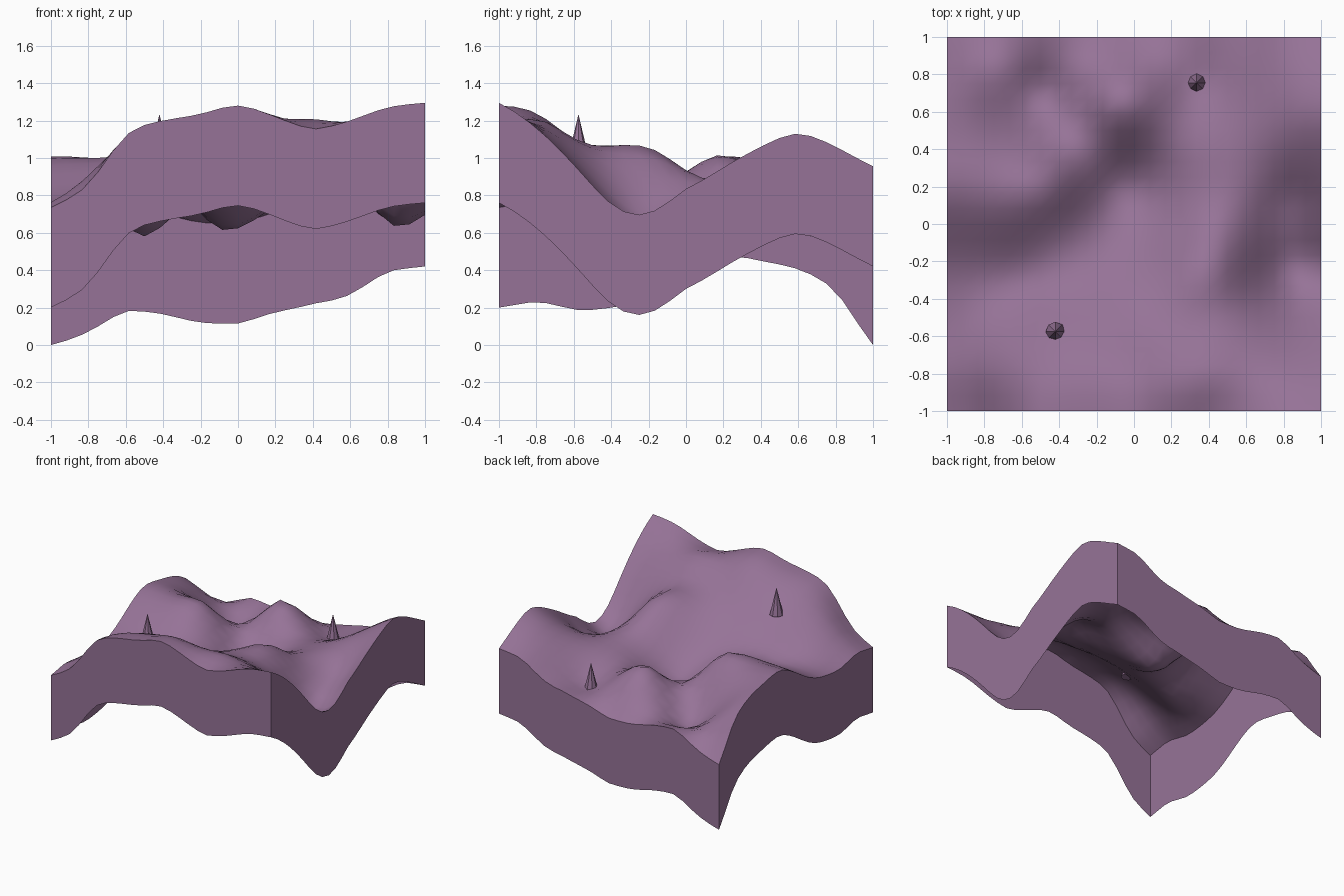
import bpy, bmesh, math
from mathutils import Vector

cube = bpy.data.objects.get("Cube")
if cube:
    bpy.data.objects.remove(cube, do_unlink=True)

SKIRT = 0.535
CELLS = 24
SPIKE = 0.22

mauve = bpy.data.materials.new("dusty_mauve")
mauve.use_nodes = True
colour = (0.305, 0.171, 0.31, 1)
mauve.diffuse_color = colour
mauve.node_tree.nodes["Principled BSDF"].inputs["Base Color"].default_value = colour

# Heights along the four borders, evenly spaced from -1 to 1
front = [.735, .86, 1.12, 1.2, 1.235, 1.28, 1.22, 1.155, 1.2, 1.27, 1.295]
back = [.535, .605, .715, .7, .655, .65, .71, .755, .805, .925, .955]
left = [1.295, 1.16, .965, .755, .705, .835, .95, 1.06, 1.13, 1.06, .955]
right = [.735, .765, .725, .735, .79, .91, 1.005, .985, .94, .82, .535]

# Hilltops, hollows, saddles and slopes inside the borders
inner = [
    (-.07, .66, .97), (-.47, .22, 1), (-.72, .24, 1.0), (.4, -.28, 1.075),
    (-.5, .67, .58), (-.08, .2, .615), (.84, -.23, .63), (-.28, .42, .78),
    (.33, .75, .715), (-.42, -.57, 1.02), (.4, -.8, 1.21), (0, -.8, 1.24),
    (-.4, -.8, 1.17), (-.75, -.75, .95), (.7, -.75, 1.15), (.65, -.5, .97),
    (-.6, -.3, .77), (-.2, -.2, .8), (0, -.4, .97), (.2, 0, .8),
    (.62, .15, .86), (.35, .35, .83), (.65, .5, .92), (.42, -.14, 1.03),
    (.1, -.6, 1.09), (.35, -.55, 1.08), (.85, .13, .78),
]


def spline_kernel(r2):
    return r2 * math.log(r2) if r2 > 1e-9 else 0.0


def solve(rows):
    """Gaussian elimination with pivoting on an augmented matrix."""
    n = len(rows)
    for c in range(n):
        p = max(range(c, n), key=lambda r: abs(rows[r][c]))
        rows[c], rows[p] = rows[p], rows[c]
        for r in range(c + 1, n):
            f = rows[r][c] / rows[c][c]
            if f:
                rows[r] = [a - f * b for a, b in zip(rows[r], rows[c])]
    out = [0.0] * n
    for r in reversed(range(n)):
        known = sum(rows[r][k] * out[k] for k in range(r + 1, n))
        out[r] = (rows[r][n] - known) / rows[r][r]
    return out


def make_height_function(points):
    """Thin-plate surface through all control points."""
    n = len(points)
    rows = []
    for x, y, z in points:
        bend = [spline_kernel((x - a) ** 2 + (y - b) ** 2) for a, b, _ in points]
        rows.append(bend + [1, x, y, z])
    for flat in ([1] * n, [p[0] for p in points], [p[1] for p in points]):
        rows.append(list(flat) + [0] * 4)
    w = solve(rows)

    def height(x, y):
        bend = sum(k * spline_kernel((x - p[0]) ** 2 + (y - p[1]) ** 2)
                   for k, p in zip(w, points))
        return bend + w[n] + w[n + 1] * x + w[n + 2] * y
    return height


def finish(name, bm):
    mesh = bpy.data.meshes.new(name)
    bm.to_mesh(mesh)
    bm.free()
    obj = bpy.data.objects.new(name, mesh)
    bpy.context.collection.objects.link(obj)
    mesh.materials.append(mauve)
    return obj


controls = list(inner)
steps = len(front) - 1
for i in range(steps + 1):
    t = 2 * i / steps - 1
    controls += [(t, -1, front[i]), (t, 1, back[i])]
    if 0 < i < steps:
        controls += [(1, t, left[i]), (-1, t, right[i])]
height = make_height_function(controls)

# Rolling ground with a skirt hanging from its border, open underneath
bm = bmesh.new()
bmesh.ops.create_grid(bm, x_segments=CELLS, y_segments=CELLS, size=1)
for v in bm.verts:
    v.co.z = height(v.co.x, v.co.y)
border = [e for e in bm.edges if e.is_boundary]
hem = bmesh.ops.extrude_edge_only(bm, edges=border)["geom"]
hem_verts = [g for g in hem if isinstance(g, bmesh.types.BMVert)]
bmesh.ops.translate(bm, verts=hem_verts, vec=Vector((0, 0, -SKIRT)))
bmesh.ops.recalc_face_normals(bm, faces=bm.faces)
if sum(f.normal.z for f in bm.faces) < 0:
    bmesh.ops.reverse_faces(bm, faces=bm.faces)
lowest = min(v.co.z for v in bm.verts)
for v in bm.verts:
    v.co.z -= lowest
# Smooth ground, flat skirt, crisp rim between them
bm.normal_update()
for f in bm.faces:
    f.smooth = abs(f.normal.z) > 0.01
for e in bm.edges:
    if any(not f.smooth for f in e.link_faces):
        e.smooth = False
finish("ground", bm)

# Two small pointed spikes standing on the ground
for name, x, y in (("front_spike", -.42, -.575), ("back_spike", .335, .755)):
    bm = bmesh.new()
    bmesh.ops.create_cone(bm, cap_ends=True, segments=8, radius1=.052,
                          radius2=0, depth=SPIKE)
    spike = finish(name, bm)
    spike.location = (x, y, height(x, y) - lowest + SPIKE / 2 - .01)
